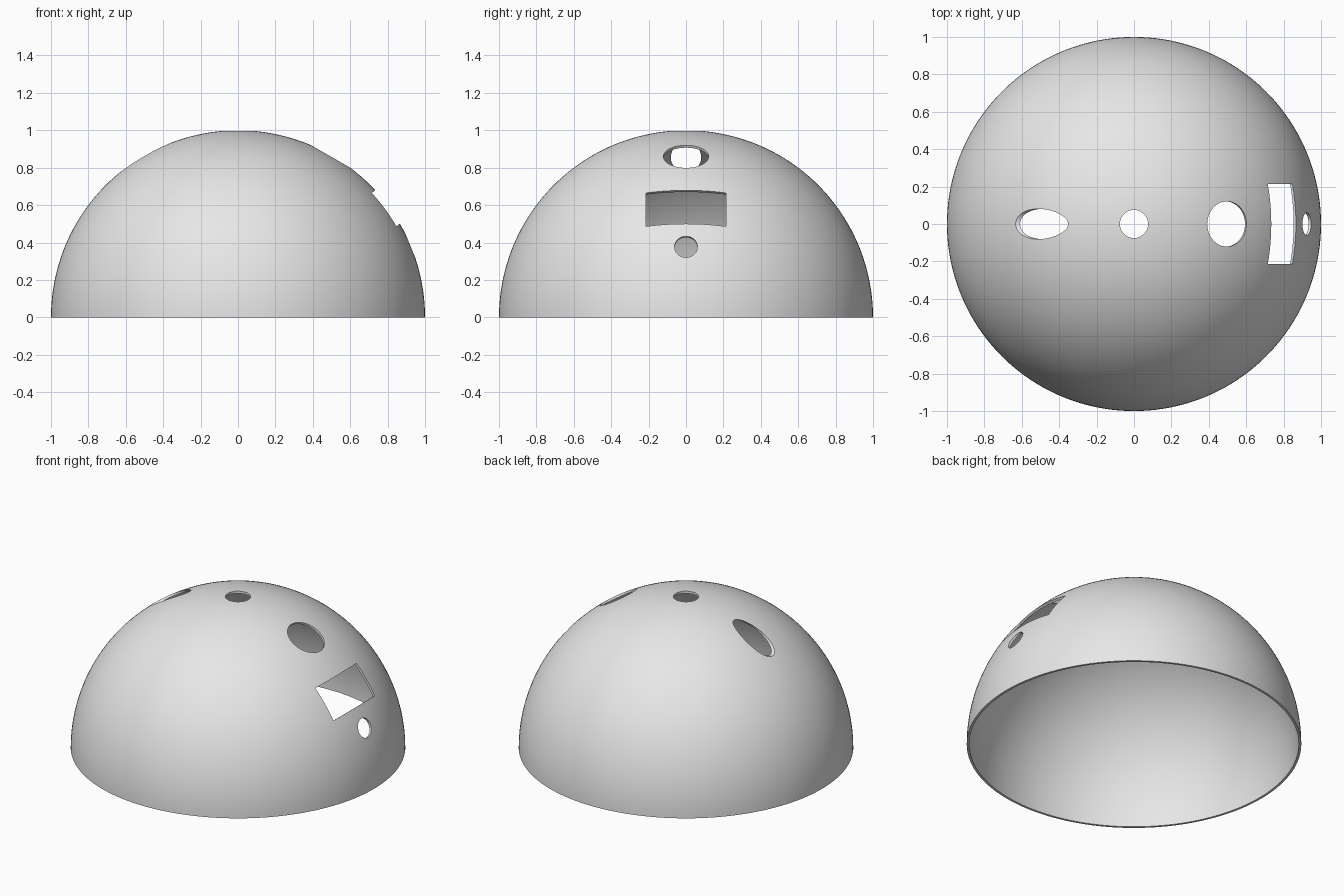
import bpy, bmesh
from math import sin, cos, pi, radians
from mathutils import Vector, Matrix

old = bpy.data.objects.get("Cube")
if old:
    bpy.data.objects.remove(old, do_unlink=True)

RADIUS, WALL = 1.0, 0.015
ARC, TURN = 48, 160

grey = bpy.data.materials.new("light grey")
grey.use_nodes = True
grey.diffuse_color = (0.8, 0.8, 0.8, 1)
grey.node_tree.nodes["Principled BSDF"].inputs["Base Color"].default_value = (0.8, 0.8, 0.8, 1)


def make_object(name, bm):
    bmesh.ops.recalc_face_normals(bm, faces=bm.faces)
    mesh = bpy.data.meshes.new(name)
    bm.to_mesh(mesh)
    bm.free()
    mesh.materials.append(grey)
    obj = bpy.data.objects.new(name, mesh)
    bpy.context.collection.objects.link(obj)
    return obj


def arc(r):
    return [Vector((r * sin(a), 0, r * cos(a)))
            for a in (i / ARC * pi / 2 for i in range(ARC + 1))]


# Hollow dome: outer and inner arcs joined at the rim and turned about z
bm = bmesh.new()
points = arc(RADIUS) + arc(RADIUS - WALL)[::-1]
verts = [bm.verts.new(p) for p in points]
edges = [bm.edges.new(pair) for pair in zip(verts, verts[1:])]
bmesh.ops.spin(bm, geom=verts + edges, cent=(0, 0, 0), axis=(0, 0, 1),
               angle=2 * pi, steps=TURN, use_duplicate=False)
bmesh.ops.remove_doubles(bm, verts=bm.verts, dist=0.0001)
dome = make_object("dome_shell", bm)


def placement(elevation, centre):
    """Local z points outwards in the xz plane, local y stays world y."""
    return Matrix.Translation(centre) @ Matrix.Rotation(radians(90 - elevation), 4, 'Y')


def radial(elevation):
    a = radians(elevation)
    return placement(elevation, Vector((cos(a), 0, sin(a))))


def round_cutter(name, r, depth, matrix):
    bm = bmesh.new()
    bmesh.ops.create_cone(bm, cap_ends=True, segments=64, radius1=r, radius2=r,
                          depth=depth, matrix=matrix)
    return make_object(name, bm)


def box_cutter(name, size, matrix):
    bm = bmesh.new()
    bmesh.ops.create_cube(bm, size=1, matrix=matrix @ Matrix.Diagonal((*size, 1)))
    return make_object(name, bm)


# Openings along the dome's centre line
cutters = [
    round_cutter("crown_hole_cutter", 0.075, 0.4, radial(90)),
    round_cutter("upper_hole_cutter", 0.121, 0.4, radial(60)),
    box_cutter("window_cutter", (0.222, 0.43, 0.4), radial(36.4)),
    round_cutter("lower_hole_cutter", 0.061, 0.4, radial(22.2)),
    # Level bore that leaves a long slanted opening on the other side
    round_cutter("level_bore_cutter", 0.081, 0.8, placement(0, Vector((-0.55, 0, 0.855)))),
]

bpy.ops.object.select_all(action='DESELECT')
bpy.context.view_layer.objects.active = dome
dome.select_set(True)
for cutter in cutters:
    cutter.hide_render = True
    cut = dome.modifiers.new(cutter.name, 'BOOLEAN')
    cut.operation, cut.solver, cut.object = 'DIFFERENCE', 'EXACT', cutter
    bpy.ops.object.modifier_apply(modifier=cut.name)
for cutter in cutters:
    bpy.data.objects.remove(cutter, do_unlink=True)

bpy.ops.object.shade_smooth_by_angle(angle=radians(30))
